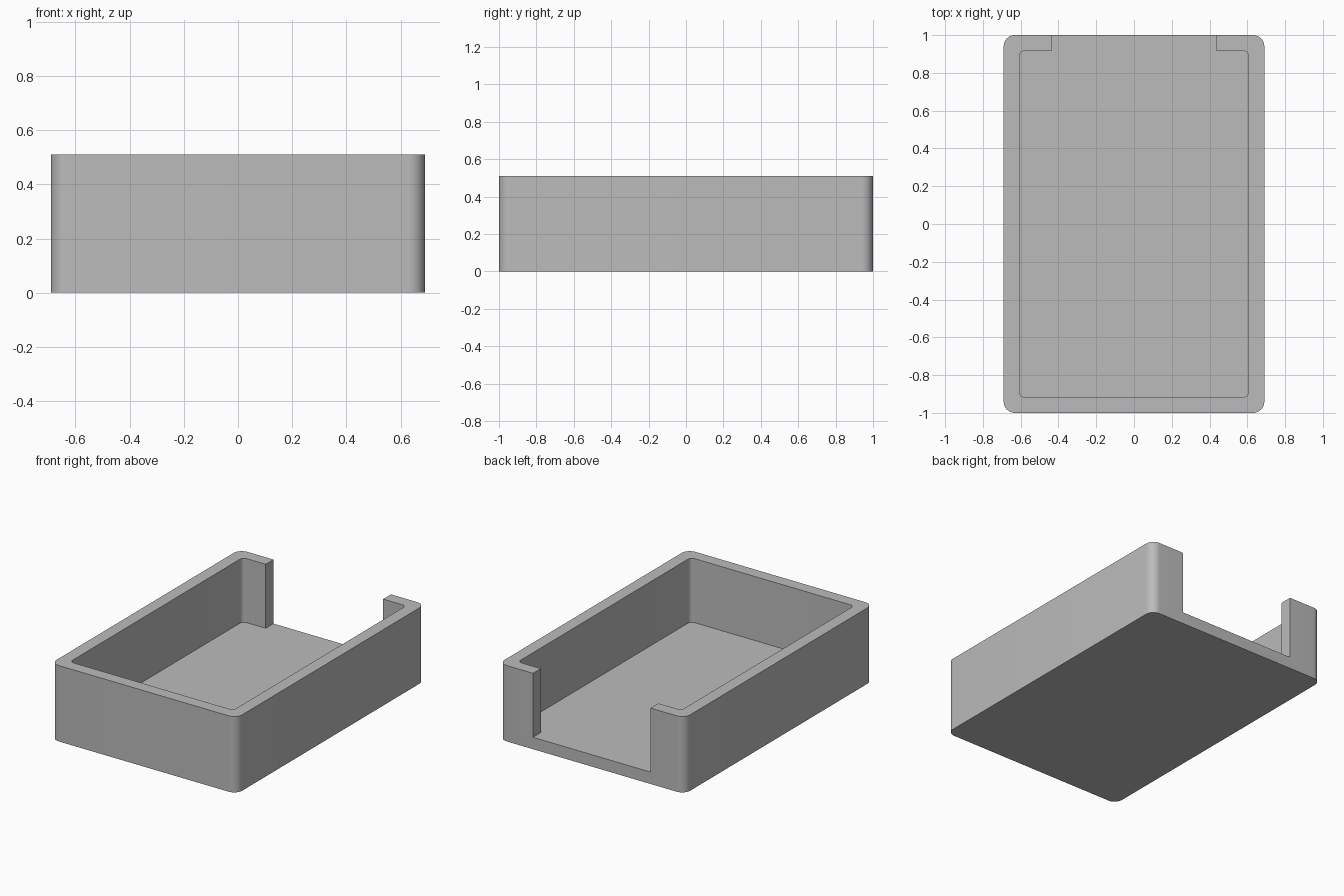
import bpy
import bmesh
from math import pi, cos, sin, radians

if "Cube" in bpy.data.objects:
    bpy.data.objects.remove(bpy.data.objects["Cube"], do_unlink=True)

HALF_X, HALF_Y, HEIGHT = 0.69, 1.0, 0.51
WALL, FLOOR = 0.083, 0.08
NOTCH_X = 0.437

grey = bpy.data.materials.new("plain_grey")
grey.use_nodes = True
colour = (0.5, 0.5, 0.5, 1)
grey.diffuse_color = colour
grey.node_tree.nodes["Principled BSDF"].inputs["Base Color"].default_value = colour


def rounded_rect(hx, hy, r, steps=10):
    """Counter-clockwise outline starting at the right side of the back edge."""
    pts = []
    for k, (sx, sy) in enumerate([(1, 1), (-1, 1), (-1, -1), (1, -1)]):
        for i in range(steps + 1):
            a = (k + i / steps) * pi / 2
            pts.append((sx * (hx - r) + r * cos(a), sy * (hy - r) + r * sin(a)))
    return pts


def prism(name, outline, z0, z1):
    bm = bmesh.new()
    base = bm.faces.new([bm.verts.new((x, y, z0)) for x, y in outline])
    top = bmesh.ops.extrude_face_region(bm, geom=[base])["geom"]
    for v in top:
        if isinstance(v, bmesh.types.BMVert):
            v.co.z = z1
    bmesh.ops.recalc_face_normals(bm, faces=bm.faces)
    mesh = bpy.data.meshes.new(name)
    bm.to_mesh(mesh)
    bm.free()
    mesh.materials.append(grey)
    obj = bpy.data.objects.new(name, mesh)
    bpy.context.collection.objects.link(obj)
    return obj


# Solid block with rounded upright corners
tray = prism("open_tray", rounded_rect(HALF_X, HALF_Y, 0.06), 0, HEIGHT)

# Cavity outline, with the back opening spliced in after the first corner
inner_y = HALF_Y - WALL
steps = 10
cavity = rounded_rect(HALF_X - WALL, inner_y, 0.03, steps)
opening = [(NOTCH_X, inner_y), (NOTCH_X, HALF_Y + 0.2),
           (-NOTCH_X, HALF_Y + 0.2), (-NOTCH_X, inner_y)]
cavity[steps + 1:steps + 1] = opening
cutter = prism("cavity_cutter", cavity, FLOOR, HEIGHT + 0.2)
cutter.hide_render = True

# Hollow out the block
cut = tray.modifiers.new("hollow", "BOOLEAN")
cut.operation = "DIFFERENCE"
cut.solver = "EXACT"
cut.object = cutter
bpy.ops.object.select_all(action="DESELECT")
bpy.context.view_layer.objects.active = tray
tray.select_set(True)
bpy.ops.object.modifier_apply(modifier=cut.name)
bpy.data.objects.remove(cutter, do_unlink=True)

# Smooth corners, crisp rims
bpy.ops.object.shade_smooth_by_angle(angle=radians(30))
